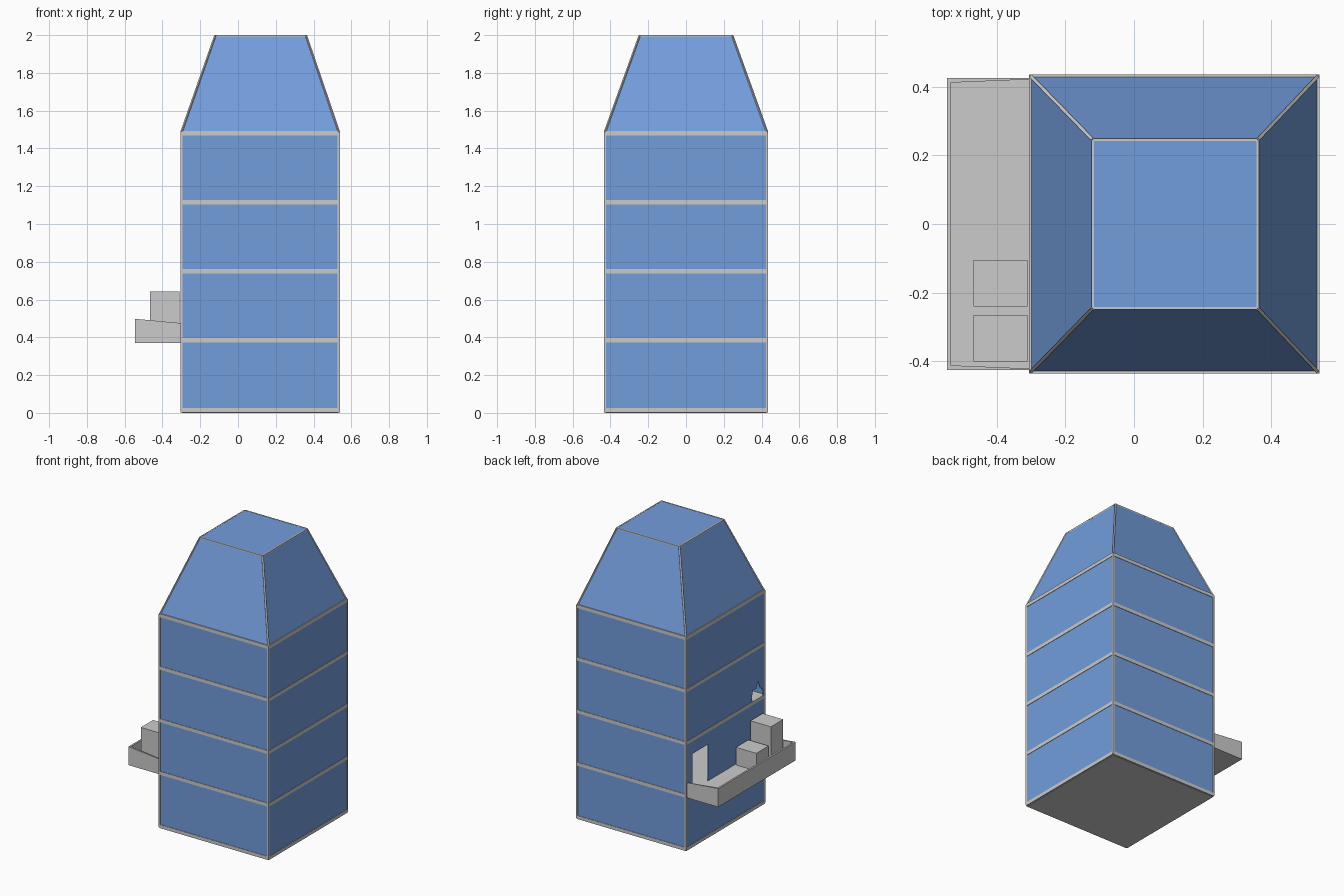
import bpy, bmesh
from mathutils import Vector

if "Cube" in bpy.data.objects:
    bpy.data.objects.remove(bpy.data.objects["Cube"])

X0, X1, Y0, Y1 = -0.305, 0.54, -0.435, 0.435      # tower footprint
LEVELS = [0.015, 0.385, 0.75, 1.115, 1.48]        # floor heights
TOP_Z = 2.0

glass = bpy.data.materials.new("blue_glass")
glass.diffuse_color = (0.17, 0.34, 0.72, 1)
glass.use_nodes = True
glass.node_tree.nodes["Principled BSDF"].inputs["Base Color"].default_value = glass.diffuse_color


def finish(name, bm, mat=None):
    mesh = bpy.data.meshes.new(name)
    bm.to_mesh(mesh)
    bm.free()
    ob = bpy.data.objects.new(name, mesh)
    bpy.context.collection.objects.link(ob)
    if mat:
        mesh.materials.append(mat)
    return ob


def add_box(bm, lo, hi):
    lo, hi = Vector(lo), Vector(hi)
    for v in bmesh.ops.create_cube(bm, size=1)["verts"]:
        v.co = (lo + hi) / 2 + v.co * (hi - lo)


def box(name, lo, hi):
    bm = bmesh.new()
    add_box(bm, lo, hi)
    return finish(name, bm)


def add_bar(bm, a, b, w):
    a, b = Vector(a), Vector(b)
    d = b - a
    rot = d.to_track_quat('Z', 'Y')
    for v in bmesh.ops.create_cube(bm, size=1)["verts"]:
        v.co = (a + b) / 2 + rot @ Vector((v.co.x * w, v.co.y * w, v.co.z * d.length))


def panel(name, pts):
    bm = bmesh.new()
    bm.faces.new([bm.verts.new(p) for p in pts])
    ob = finish(name, bm, glass)
    m = ob.modifiers.new("thickness", 'SOLIDIFY')
    m.thickness, m.offset = 0.004, 0
    return ob


def corners(x0, x1, y0, y1, z):
    return [(x0, y0, z), (x1, y0, z), (x1, y1, z), (x0, y1, z)]


# Ground slab and floor slabs
box("ground_slab", (X0 + 0.008, Y0 + 0.008, 0), (X1 - 0.008, Y1 - 0.008, 0.022))
for i, z in enumerate(LEVELS[1:]):
    box(f"floor_slab_{i + 1}", (X0 + 0.003, Y0 + 0.003, z - 0.012), (X1 - 0.003, Y1 - 0.003, z + 0.012))

# Notches along the base of the left-hand walls: balcony door and broken pane (y, z)
NOTCHES = {
    1: [(0.19, 0), (0.19, 0.265), (0.36, 0.265), (0.36, 0)],
    2: [(-0.41, 0), (-0.415, 0.05), (-0.38, 0.08), (-0.36, 0.13), (-0.34, 0.085),
        (-0.305, 0.09), (-0.29, 0.04), (-0.30, 0)],
}

# Glass walls of each storey
E = 0.005
for s in range(4):
    z0, z1 = LEVELS[s], LEVELS[s + 1]
    lo = corners(X0 + E, X1 - E, Y0 + E, Y1 - E, z0)
    hi = corners(X0 + E, X1 - E, Y0 + E, Y1 - E, z1)
    for k, side in enumerate(("front", "right", "back", "left")):
        n = (k + 1) % 4
        pts = [lo[k], hi[k], hi[n], lo[n]]
        if side == "left" and s in NOTCHES:
            pts += [(X0 + E, y, z0 + z) for y, z in NOTCHES[s]]
            pts = [hi[k], hi[n], lo[n]] + pts[4:] + [lo[k]]
        panel(f"{side}_glass_{s + 1}", pts)

# Tapered glass roof
base = corners(X0 + E, X1 - E, Y0 + E, Y1 - E, LEVELS[4])
crown = corners(-0.12, 0.36, -0.245, 0.245, TOP_Z - 0.003)
for k in range(4):
    n = (k + 1) % 4
    panel(f"roof_glass_{k + 1}", [base[k], base[n], crown[n], crown[k]])
panel("roof_top_glass", crown)

# Metal frame: corner posts, rings at every floor, roof ribs and crown ring
W = 0.012
H = W / 2
bm = bmesh.new()
rings = [corners(X0 + H, X1 - H, Y0 + H, Y1 - H, z + o) for z in LEVELS for o in (-0.006, 0.006)]
for r in rings:
    for k in range(4):
        add_bar(bm, r[k], r[(k + 1) % 4], W)
for k in range(4):
    add_bar(bm, rings[0][k], rings[-1][k], W)
top_ring = [(x, y, TOP_Z - 0.004) for x, y, z in crown]
for k in range(4):
    add_bar(bm, rings[-1][k], top_ring[k], W * 0.8)
    add_bar(bm, top_ring[k], top_ring[(k + 1) % 4], 0.008)
finish("metal_frame", bm)

# Balcony floor with front and sloping side parapets
BX, BY = -0.545, 0.425
box("balcony_floor", (BX, -BY, 0.37), (X0 + 0.01, BY, 0.397))
box("balcony_front_parapet", (BX, -BY, 0.37), (BX + 0.012, BY, 0.498))
for name, s in (("left", 1), ("right", -1)):
    bm = bmesh.new()
    prof = [(BX, 0.37), (X0 + 0.005, 0.37), (X0 + 0.005, 0.475), (BX, 0.498)]
    inset = [0.014, 0.004, 0.004, 0.014]
    out = [bm.verts.new((x, s * BY, z)) for x, z in prof]
    inn = [bm.verts.new((x, s * (BY - d), z)) for (x, z), d in zip(prof, inset)]
    bm.faces.new(out)
    bm.faces.new(inn[::-1])
    for k in range(4):
        n = (k + 1) % 4
        bm.faces.new([out[n], out[k], inn[k], inn[n]])
    bmesh.ops.recalc_face_normals(bm, faces=bm.faces)
    finish(f"balcony_{name}_parapet", bm)

# Crates on the balcony
box("low_crate", (-0.467, -0.24, 0.395), (-0.31, -0.105, 0.52))
box("tall_crate", (-0.467, -0.40, 0.395), (-0.31, -0.265, 0.643))
